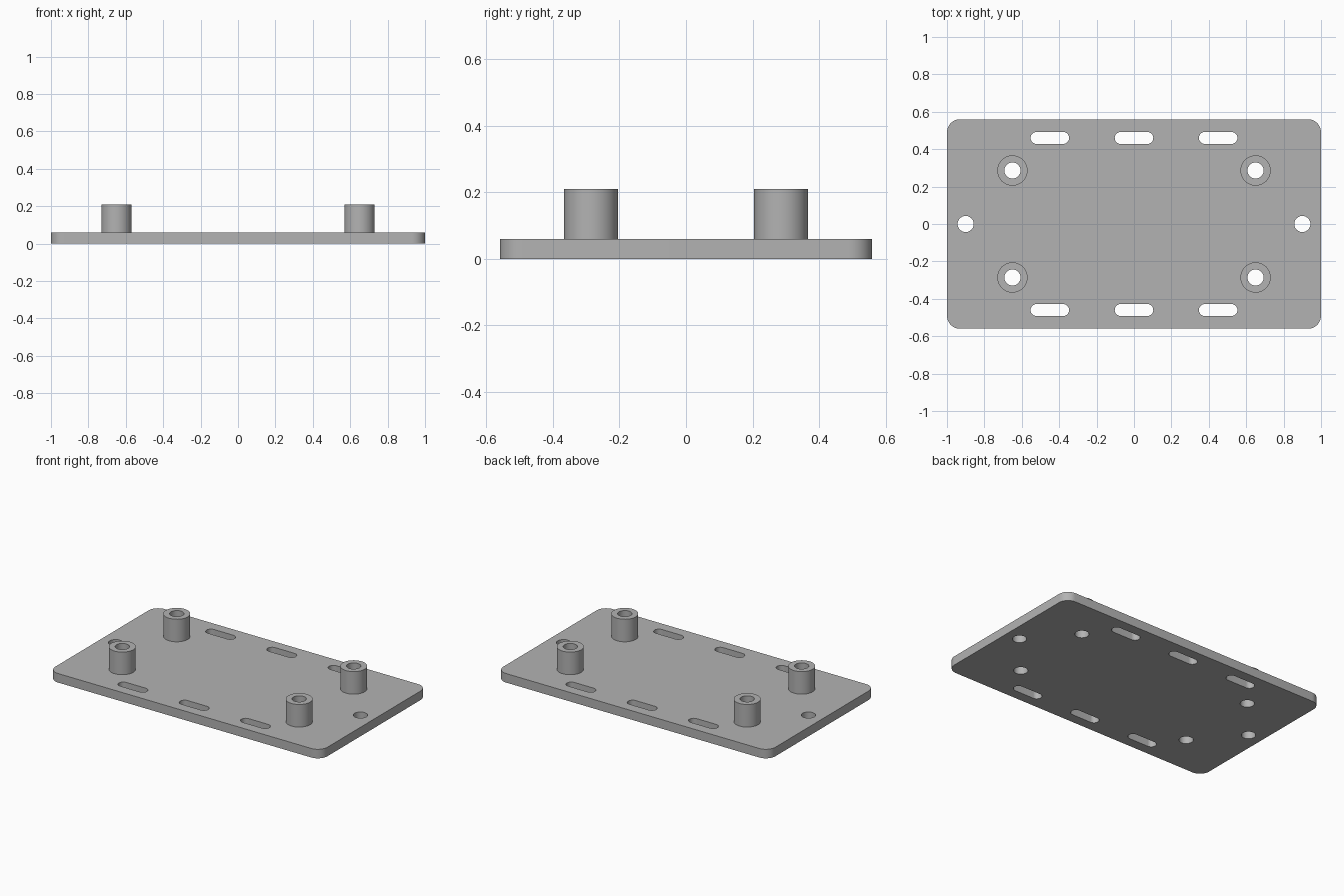
import bpy, bmesh
from math import cos, sin, pi
from mathutils import Vector

cube = bpy.data.objects.get("Cube")
if cube:
    bpy.data.objects.remove(cube, do_unlink=True)

PLATE_TOP, POST_TOP = 0.06, 0.21
POST_X, POST_Y, BORE = 0.65, 0.286, 0.043

grey = bpy.data.materials.new("plain grey")
grey.use_nodes = True
grey.diffuse_color = (0.45, 0.45, 0.45, 1)
grey.node_tree.nodes["Principled BSDF"].inputs["Base Color"].default_value = grey.diffuse_color


def rounded_outline(cx, cy, half_x, half_y, radius, steps=12):
    """Closed outline of a rounded rectangle; a circle or slot when the radius fills it."""
    points = []
    for quarter, (sx, sy) in enumerate([(1, 1), (-1, 1), (-1, -1), (1, -1)]):
        for i in range(steps + 1):
            a = (quarter + i / steps) * pi / 2
            p = Vector((cx + sx * (half_x - radius) + radius * cos(a),
                        cy + sy * (half_y - radius) + radius * sin(a), 0))
            if not points or (p - points[-1]).length > 1e-5:
                points.append(p)
    if (points[0] - points[-1]).length < 1e-5:
        points.pop()
    return points


def circle(cx, cy, r):
    return rounded_outline(cx, cy, r, r, r)


def extruded_part(name, outlines, z0, z1):
    """Fill the first outline, leave the others as holes, and extrude upwards."""
    bm = bmesh.new()
    for outline in outlines:
        verts = [bm.verts.new((p.x, p.y, z0)) for p in outline]
        for a, b in zip(verts, verts[1:] + verts[:1]):
            bm.edges.new((a, b))
    bmesh.ops.triangle_fill(bm, use_beauty=True, use_dissolve=False,
                            edges=bm.edges[:], normal=(0, 0, 1))
    top = bmesh.ops.extrude_face_region(bm, geom=bm.faces[:], use_keep_orig=True)["geom"]
    bmesh.ops.translate(bm, vec=(0, 0, z1 - z0),
                        verts=[g for g in top if isinstance(g, bmesh.types.BMVert)])
    bmesh.ops.recalc_face_normals(bm, faces=bm.faces[:])
    mesh = bpy.data.meshes.new(name)
    bm.to_mesh(mesh)
    bm.free()
    mesh.materials.append(grey)
    obj = bpy.data.objects.new(name, mesh)
    bpy.context.collection.objects.link(obj)
    bpy.ops.object.select_all(action="DESELECT")
    obj.select_set(True)
    bpy.context.view_layer.objects.active = obj
    bpy.ops.object.shade_smooth_by_angle(angle=pi / 6)
    return obj


# Base plate with end holes, post bores and two rows of slots
posts = [(sx * POST_X, sy * POST_Y) for sx in (-1, 1) for sy in (-1, 1)]
plate = [rounded_outline(0, 0, 1, 0.56, 0.07)]
plate += [circle(x, 0, BORE) for x in (-0.9, 0.9)]
plate += [circle(x, y, BORE) for x, y in posts]
plate += [rounded_outline(x, y, 0.103, 0.032, 0.032)
          for x in (-0.45, 0, 0.45) for y in (-0.46, 0.46)]
extruded_part("base_plate", plate, 0, PLATE_TOP)

# Hollow mounting posts
for x, y in posts:
    name = f"{'front' if y < 0 else 'back'}_{'left' if x > 0 else 'right'}_post"
    extruded_part(name, [circle(x, y, 0.081), circle(x, y, BORE)], PLATE_TOP, POST_TOP)
